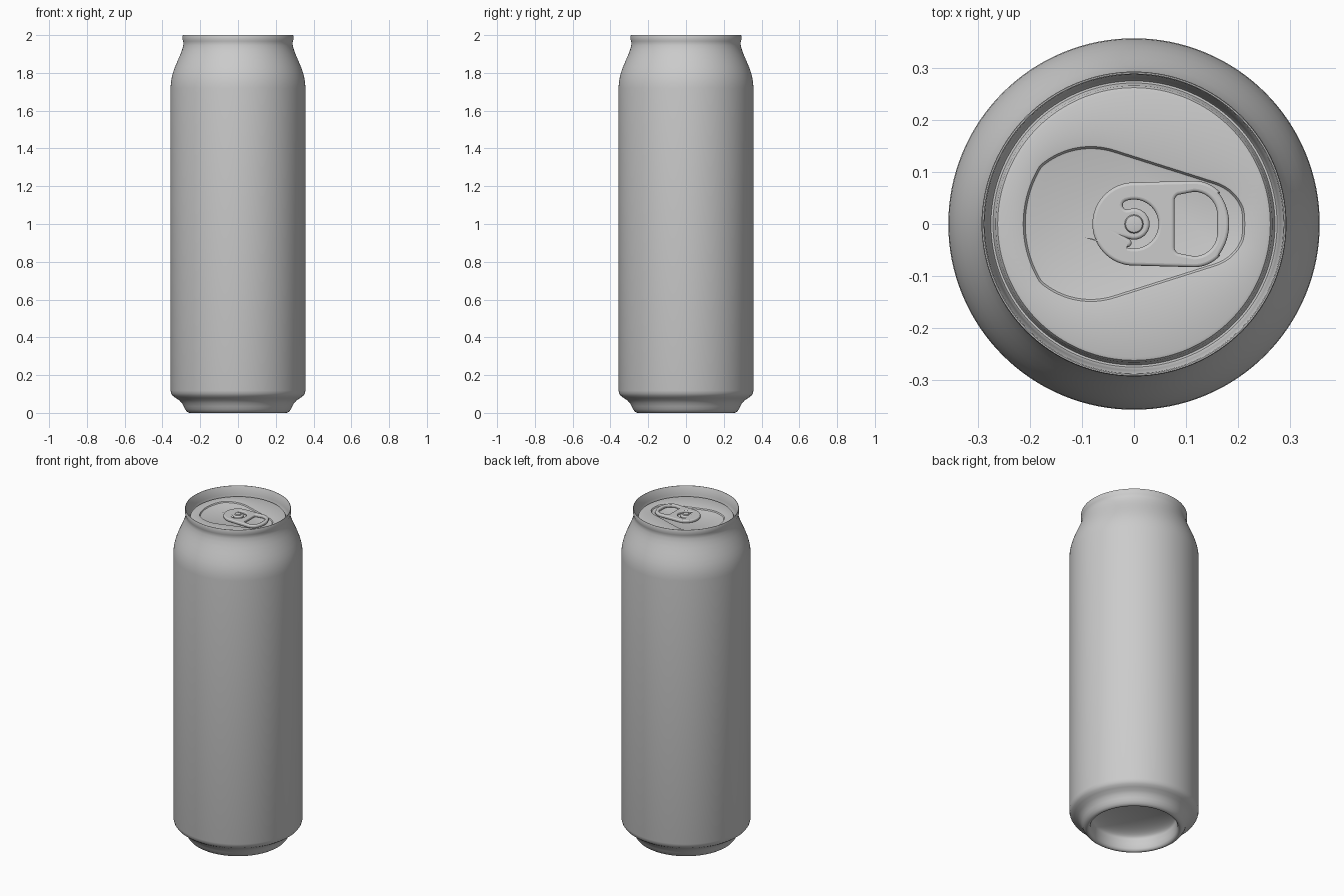
import bpy, bmesh, math
from math import sin, cos, pi, sqrt, radians

if "Cube" in bpy.data.objects:
    bpy.data.objects.remove(bpy.data.objects["Cube"])

N = 128


def finish(obj, angle=35):
    bpy.ops.object.select_all(action='DESELECT')
    obj.select_set(True)
    bpy.context.view_layer.objects.active = obj
    bpy.ops.object.shade_smooth_by_angle(angle=radians(angle))


def rings(name, profile, n=N, cap_start=False, cap_end=False):
    """Loft rings; each is (radius or radius function of angle, z)."""
    bm = bmesh.new()
    loops = []
    for r, z in profile:
        loop = []
        for i in range(n):
            a = 2 * pi * i / n
            d = r(a) if callable(r) else r
            loop.append(bm.verts.new((d * cos(a), d * sin(a), z)))
        loops.append(loop)
    for lo, hi in zip(loops, loops[1:]):
        for i in range(n):
            j = (i + 1) % n
            bm.faces.new((lo[i], lo[j], hi[j], hi[i]))
    if cap_start:
        bm.faces.new(loops[0][::-1])
    if cap_end:
        bm.faces.new(loops[-1])
    me = bpy.data.meshes.new(name)
    bm.to_mesh(me)
    bm.free()
    obj = bpy.data.objects.new(name, me)
    bpy.context.collection.objects.link(obj)
    finish(obj)
    return obj


def teardrop(inset):
    """Hull of a large and a small circle, clipped by a concentric circle."""
    def radius(a):
        best = 0
        for k in range(41):
            t = k / 40
            c = -0.083 + 0.215 * t
            r = 0.149 - 0.065 * t - inset
            q = r * r - (c * sin(a)) ** 2
            if q >= 0:
                best = max(best, c * cos(a) + sqrt(q))
        return min(best, 0.213 - inset)
    return radius


def arc(cx, cy, r, a0, a1, n=16):
    return [(cx + r * cos(radians(a0 + (a1 - a0) * i / n)),
             cy + r * sin(radians(a0 + (a1 - a0) * i / n))) for i in range(n + 1)]


# body: concave base dome, foot, wall, neck and rim
dome = [(0.235 * sin(radians(a)), 0.07 + 0.06 * cos(radians(a))) for a in range(6, 91, 7)]
body = dome + [
    (0.237, 0.04), (0.24, 0.015), (0.246, 0.004), (0.254, 0.0), (0.262, 0.001),
    (0.272, 0.008), (0.281, 0.02), (0.288, 0.035), (0.297, 0.052), (0.311, 0.067),
    (0.33, 0.079), (0.345, 0.09), (0.353, 0.102), (0.357, 0.118),
    (0.357, 1.72), (0.3555, 1.745), (0.351, 1.775), (0.343, 1.805), (0.332, 1.835),
    (0.319, 1.866), (0.306, 1.896), (0.296, 1.922), (0.290, 1.945), (0.289, 1.958),
    (0.291, 1.968), (0.293, 1.976), (0.293, 1.996), (0.2915, 2.0), (0.289, 2.0)]
rings("can_body", body, cap_start=True)

# lid: inner wall, countersink groove, panel and teardrop recess
lid = [(0.289, 2.0), (0.287, 1.997), (0.281, 1.95), (0.278, 1.928), (0.275, 1.922),
       (0.271, 1.922), (0.268, 1.928), (0.266, 1.94), (0.262, 1.946), (0.256, 1.948),
       (teardrop(-0.004), 1.948), (teardrop(0), 1.947), (teardrop(0.004), 1.941),
       (teardrop(0.007), 1.940)]
lid_obj = rings("lid", lid, cap_end=True)
for m in [lid_obj.data]:
    m.flip_normals()
    m.flip_normals()

# pull tab outline, finger hole and curved slot around the rivet
outline = (arc(0, 0, 0.080, 95, 265, 32) + arc(0.115, -0.015, 0.068, 270, 318)
           + arc(0.083, 0, 0.100, -36, 36) + arc(0.115, 0.015, 0.068, 42, 90))
finger = (arc(0.09, 0.045, 0.012, 180, 110, 6) + arc(0.115, 0.017, 0.045, 90, 0)
          + arc(0.115, -0.017, 0.045, 0, -90) + arc(0.09, -0.045, 0.012, -110, -180, 6))
slot = (arc(0, 0, 0.047, -110, 110, 40)
        + arc(0.0385 * cos(radians(110)), 0.0385 * sin(radians(110)), 0.0085, 110, 290, 8)
        + arc(0, 0, 0.030, 110, -110, 40)
        + arc(0.0385 * cos(radians(110)), -0.0385 * sin(radians(110)), 0.0085, 70, -110, 8))

curve = bpy.data.curves.new("pull_tab", 'CURVE')
curve.dimensions = '2D'
curve.fill_mode = 'BOTH'
curve.extrude = 0.003
curve.bevel_depth = 0.006
curve.bevel_resolution = 3
curve.offset = -0.006
for pts in (outline, finger, slot):
    clean = [p for i, p in enumerate(pts) if math.dist(p, pts[i - 1]) > 0.0006]
    s = curve.splines.new('POLY')
    s.points.add(len(clean) - 1)
    for pt, (x, y) in zip(s.points, clean):
        pt.co = (x, y, 0, 1)
    s.use_cyclic_u = True
tab = bpy.data.objects.new("pull_tab", curve)
bpy.context.collection.objects.link(tab)
tab.location.z = 1.951
bpy.ops.object.select_all(action='DESELECT')
tab.select_set(True)
bpy.context.view_layer.objects.active = tab
bpy.ops.object.convert(target='MESH')
finish(bpy.context.view_layer.objects.active)

# rivet holding the tab
rings("rivet", [(0.018, 1.94), (0.018, 1.962), (0.016, 1.965), (0.012, 1.966)],
      n=32, cap_end=True)
